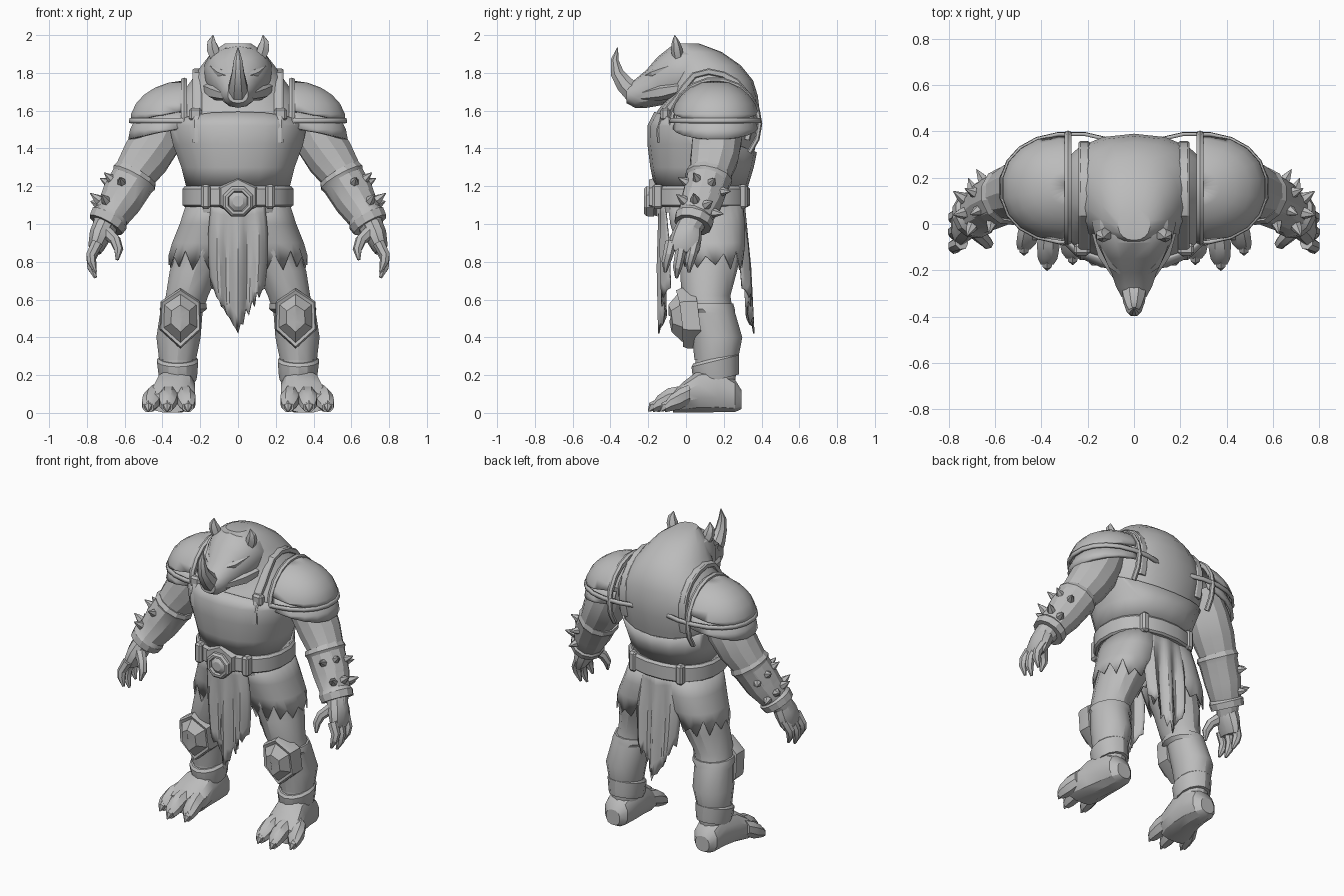
import bpy, bmesh, math, random
from mathutils import Vector
from mathutils.bvhtree import BVHTree

random.seed(4)
if "Cube" in bpy.data.objects:
    bpy.data.objects.remove(bpy.data.objects["Cube"])

grey = bpy.data.materials.new("stone_grey")
grey.use_nodes = True
grey.diffuse_color = (0.5, 0.5, 0.5, 1)
grey.node_tree.nodes["Principled BSDF"].inputs["Base Color"].default_value = (0.5, 0.5, 0.5, 1)
made = []


def finish(name, bm, mirror=False, thick=0):
    bmesh.ops.recalc_face_normals(bm, faces=bm.faces)
    mesh = bpy.data.meshes.new(name)
    bm.to_mesh(mesh)
    bm.free()
    mesh.materials.append(grey)
    ob = bpy.data.objects.new(name, mesh)
    bpy.context.collection.objects.link(ob)
    if thick:
        ob.modifiers.new("Thickness", "SOLIDIFY").thickness = thick
    if mirror:
        ob.modifiers.new("Mirror", "MIRROR").use_clip = False
    made.append(ob)
    return ob


def skin(rings, closed=True, caps=True):
    """Bridge successive rings of points into a surface."""
    bm = bmesh.new()
    rows = [[bm.verts.new(p) for p in ring] for ring in rings]
    n = len(rows[0])
    for a, b in zip(rows, rows[1:]):
        for i in range(n if closed else n - 1):
            j = (i + 1) % n
            bm.faces.new((a[i], a[j], b[j], b[i]))
    if caps and closed:
        bm.faces.new(rows[0])
        bm.faces.new(rows[-1])
    return bm


def tube_rings(stations, sides=12, axis=None, power=2.0):
    """Stations are x, y, z, radius and optional second radius."""
    pts = [Vector(s[:3]) for s in stations]
    rings = []
    for i, s in enumerate(stations):
        t = Vector(axis) if axis else (pts[min(i + 1, len(pts) - 1)] - pts[max(i - 1, 0)])
        t.normalize()
        u = (Vector((1, 0, 0)) - t * t.x).normalized()
        v = t.cross(u)
        ring = []
        for k in range(sides):
            a = math.tau * (k + 0.5) / sides
            c, d = math.cos(a), math.sin(a)
            c = math.copysign(abs(c) ** (2 / power), c)
            d = math.copysign(abs(d) ** (2 / power), d)
            ring.append(pts[i] + u * c * s[3] + v * d * s[-1])
        rings.append(ring)
    return rings


def tube(name, stations, sides=12, axis=None, power=2.0, mirror=True, caps=True, thick=0):
    return finish(name, skin(tube_rings(stations, sides, axis, power), caps=caps), mirror, thick)


def cut(bm, co, no):
    """Remove everything on the side the normal points to."""
    geom = bm.verts[:] + bm.edges[:] + bm.faces[:]
    bmesh.ops.bisect_plane(bm, geom=geom, plane_co=co, plane_no=no, clear_outer=True)


def block(name, at, size, mirror=True):
    bm = bmesh.new()
    bmesh.ops.create_cube(bm, size=1)
    bmesh.ops.scale(bm, vec=size, verts=bm.verts)
    bmesh.ops.bevel(bm, geom=bm.edges[:], offset=min(size) * 0.25, segments=1, affect="EDGES")
    bmesh.ops.translate(bm, vec=at, verts=bm.verts)
    return finish(name, bm, mirror)


UP = (0, 0, 1)

# Torso and hump
body = [(0, .08, 1.06, .26, .22), (0, .08, 1.2, .265, .235), (0, .085, 1.3, .29, .26),
        (0, .09, 1.42, .335, .28), (0, .1, 1.52, .355, .29), (0, .12, 1.6, .35, .27),
        (0, .145, 1.68, .31, .235), (0, .135, 1.76, .25, .22), (0, .1, 1.84, .195, .19),
        (0, .05, 1.91, .14, .14), (0, 0, 1.955, .07, .07)]
tube("torso", body, 18, UP, 2.25, False)
surface = skin(tube_rings(body, 18, UP, 2.25))
tree = BVHTree.FromBMesh(surface)
surface.free()

# Breastplate, high in front and low behind
plate = [(x, y, z, a + .014, b + .014) for x, y, z, a, b in body[1:7]]
bm = skin(tube_rings(plate, 18, UP, 2.25), caps=False)
cut(bm, (0, -.18, 1.6), (0, .37, .93))
finish("breastplate", bm, False, .012)

# Shoulder straps laid over the torso
path = []
for k in range(15):
    a = math.radians(-15 + 15 * k)
    hit = tree.ray_cast(Vector((.215, .12, 1.5)), Vector((0, -math.cos(a), math.sin(a))))
    path.append((*(hit[0] + hit[1] * .006), .026, .018))
tube("shoulder_strap", path, 8, power=4)
block("strap_buckle", (.225, -.11, 1.58), (.07, .05, .07))

# Head, horns, brows and ears
tube("head", [(0, .1, 1.8, .17, .14), (0, 0, 1.8, .185, .15), (0, -.08, 1.79, .165, .15),
              (0, -.15, 1.755, .13, .13), (0, -.21, 1.715, .1, .1), (0, -.27, 1.69, .08, .075),
              (0, -.315, 1.685, .055, .045)], 14, (0, -1, 0), 2.2, False)
tube("nose_horn", [(0, -.27, 1.69, .06), (0, -.325, 1.74, .05, .05), (0, -.365, 1.8, .035, .038),
                   (0, -.378, 1.87, .024, .022), (0, -.362, 1.935, .003)], 8, mirror=False)
tube("brow", [(.03, -.225, 1.775, .012), (.09, -.17, 1.8, .028, .02), (.15, -.07, 1.84, .008)], 6)
tube("cheek", [(.06, -.23, 1.68, .03), (.12, -.12, 1.7, .045), (.16, -.02, 1.72, .03)], 6)
tube("ear", [(.115, -.04, 1.87, .03), (.135, -.05, 1.93, .036, .03), (.14, -.055, 1.965, .025, .02),
             (.132, -.06, 2.0, .002)], 6)

# Layered shoulder plates
dome = []
for k in range(7):
    a = math.radians(-4 + 15 * k)
    r = max(math.cos(a), .02)
    dome.append((.27, .155, 1.54 + .22 * math.sin(a), .305 * r, .238 * r))
for name, rings, low in (("upper_shoulder_plate", dome, 1.54),
                         ("lower_shoulder_plate",
                          [(.27, .155, 1.42, .32, .235), (.27, .155, 1.5, .305, .23),
                           (.27, .155, 1.59, .26, .2)], 1.45)):
    bm = skin(tube_rings(rings, 20, UP, 2.2), caps=False)
    cut(bm, (.27, 0, 0), (-1, 0, 0))
    cut(bm, (.58, 0, low), (-.22, 0, -1))
    finish(name, bm, True, .02)
tube("lower_plate_rim", [(.27, .155, 1.535, .312, .245), (.27, .155, 1.56, .308, .243)],
     20, UP, 2.2, caps=False, thick=.015)
arc = [math.radians(-40 + 20 * k) for k in range(14)]
tube("shoulder_rim", [(.285, .155 - .235 * math.cos(a), 1.53 + .235 * math.sin(a), .018, .014)
                      for a in arc], 6)

# Arms, bracers and spikes
tube("arm", [(.36, .17, 1.6, .12), (.43, .165, 1.45, .135), (.49, .15, 1.35, .13),
             (.55, .125, 1.26, .112), (.62, .09, 1.15, .105), (.69, .04, 1.02, .075),
             (.72, .01, .96, .06)], 12)
tube("bracer", [(.535, .125, 1.27, .118), (.55, .12, 1.245, .128), (.56, .115, 1.225, .118),
                (.62, .085, 1.125, .112), (.67, .05, 1.045, .095), (.68, .045, 1.03, .106),
                (.7, .035, .995, .1)], 12)
start, end = Vector((.575, .11, 1.2)), Vector((.68, .05, 1.05))
along = (end - start).normalized()
out = (Vector((1, 0, 0)) - along * along.x).normalized()
side = along.cross(out)
for row in range(2):
    for k in range(4):
        a = -1.35 + k * .75 + row * .25
        d = out * math.cos(a) + side * math.sin(a) * (1 if side.y > 0 else -1)
        base = start.lerp(end, .2 + .65 * row) + d * (.1 - .012 * row)
        tube("bracer_spike", [(*base, .026), (*(base + d * .02), .022), (*(base + d * .062), .002)], 6)

# Hands
tube("palm", [(.705, .02, 1.0, .062, .065), (.73, .005, .94, .06, .08), (.75, -.01, .88, .045, .085),
              (.755, -.015, .85, .03, .075)], 10)
for k, y in enumerate((-.08, -.02, .045)):
    dz = .03 * abs(k - 1)
    tube("finger", [(.745, y, .9, .032), (.778, y - .015, .82 + dz / 2, .028),
                    (.775, y - .025, .77 + dz, .025), (.755, y - .03, .715 + dz, .008)], 7)
tube("thumb", [(.7, -.02, .96, .035), (.65, -.065, .915, .03), (.632, -.085, .865, .025),
               (.64, -.1, .81, .008)], 7)

# Belt, buckle and belt loops
tube("belt", [(0, .08, 1.09, .285, .25), (0, .08, 1.1, .297, .262), (0, .08, 1.185, .297, .262),
              (0, .08, 1.2, .285, .25)], 20, UP, 2.3, False)
block("belt_loop", (.17, -.15, 1.145), (.05, .06, .13))
block("rear_belt_loop", (.17, .3, 1.145), (.05, .05, .13))
tube("buckle_backing", [(0, -.15, 1.145, .12, .105), (0, -.195, 1.145, .105, .09)], 6, (0, -1, 0), mirror=False)
tube("buckle_ring", [(0, -.17, 1.12, .088), (0, -.21, 1.12, .085), (0, -.222, 1.12, .072),
                     (0, -.222, 1.12, .058), (0, -.205, 1.12, .052), (0, -.22, 1.12, .03)],
     8, (0, -1, 0), mirror=False)


# Ragged loincloth panels with folds
def cloth(name, y_top, y_low, sign):
    cols, rows = 21, 9
    grid = []
    for i in range(cols):
        s = i / (cols - 1) * 2 - 1
        low = .42 + .24 * abs(s) + (.07 * random.random() if i % 2 else 0)
        line = []
        for j in range(rows):
            t = j / (rows - 1)
            fold = .018 * math.cos(s * 9) * min(1, t * 2) - .03 * s * s
            line.append((s * (.14 + .02 * math.sin(t * 3)), y_top + (y_low - y_top) * t + sign * fold,
                         1.12 + (low - 1.12) * t))
        grid.append(line)
    finish(name, skin(grid, closed=False), False, .008)


cloth("front_cloth", -.145, -.13, -1)
cloth("rear_cloth", .31, .345, 1)

# Torn trousers over the legs
rings = tube_rings([(.13, .1, 1.12, .14, .2), (.155, .115, 1.0, .155, .2), (.18, .13, .9, .17, .185),
                    (.215, .13, .8, .155, .17)], 24, UP, 2.2)
for k, p in enumerate(rings[-1]):
    p.z += .07 * random.random() if k % 2 else -.05 * random.random()
finish("torn_trousers", skin(rings, caps=False), True, .008)

# Legs, greaves and cuffs
tube("leg", [(.13, .11, 1.1, .125, .19), (.17, .125, .9, .15, .175), (.23, .12, .75, .135, .15),
             (.27, .105, .62, .115, .13), (.3, .13, .52, .11, .12), (.315, .165, .4, .112, .125),
             (.32, .16, .28, .095, .11), (.32, .15, .15, .09, .11)], 14, UP)
tube("greave", [(.285, .115, .58, .122, .135), (.29, .12, .55, .128, .138), (.3, .135, .53, .115, .125),
                (.315, .165, .4, .12, .133), (.32, .16, .28, .1, .115)], 14, UP)
tube("ankle_cuff", [(.32, .155, .29, .1, .12), (.32, .155, .275, .112, .13), (.318, .16, .2, .104, .125),
                    (.318, .165, .175, .098, .118)], 14, (0, -.25, 1))

# Knee guards
outline = [(0, .16), (.105, .09), (.11, -.06), (.0, -.16), (-.11, -.06), (-.105, .09)]
layers = [(1, .06), (1, -.01), (.93, -.035), (.8, -.03), (.45, -.085), (.1, -.09)]
finish("knee_guard", skin([[(.305 + x * s, y + .1 * abs(x) - .12 * z * s, .5 + z * s)
                            for x, z in outline] for s, y in layers]), True)

# Feet with clawed toes
tube("foot", [(.325, .295, .07, .05, .05), (.325, .26, .09, .085, .088), (.325, .17, .12, .1, .12),
              (.335, .07, .115, .11, .115), (.35, -.01, .085, .125, .085), (.36, -.07, .055, .11, .055)],
     12, (0, -1, 0), 2.4)
for x, tip, y in ((.285, .265, -.17), (.365, .375, -.195), (.43, .475, -.13)):
    tube("toe", [(x, .02, .1, .05, .055), (x + (tip - x) * .5, y + .1, .075, .053, .06),
                 (x + (tip - x) * .8, y + .045, .05, .046, .045), (tip, y + .02, .03, .03, .028)],
         8, (0, -1, 0))
    tube("claw", [(tip, y + .05, .045, .03, .03), (tip, y + .015, .032, .022, .025),
                  (tip, y - .005, .008, .003)], 6)

# Smooth shading with crisp edges
for ob in bpy.context.selected_objects:
    ob.select_set(False)
for ob in made:
    ob.select_set(True)
bpy.context.view_layer.objects.active = made[0]
bpy.ops.object.shade_smooth_by_angle(angle=math.radians(28))
